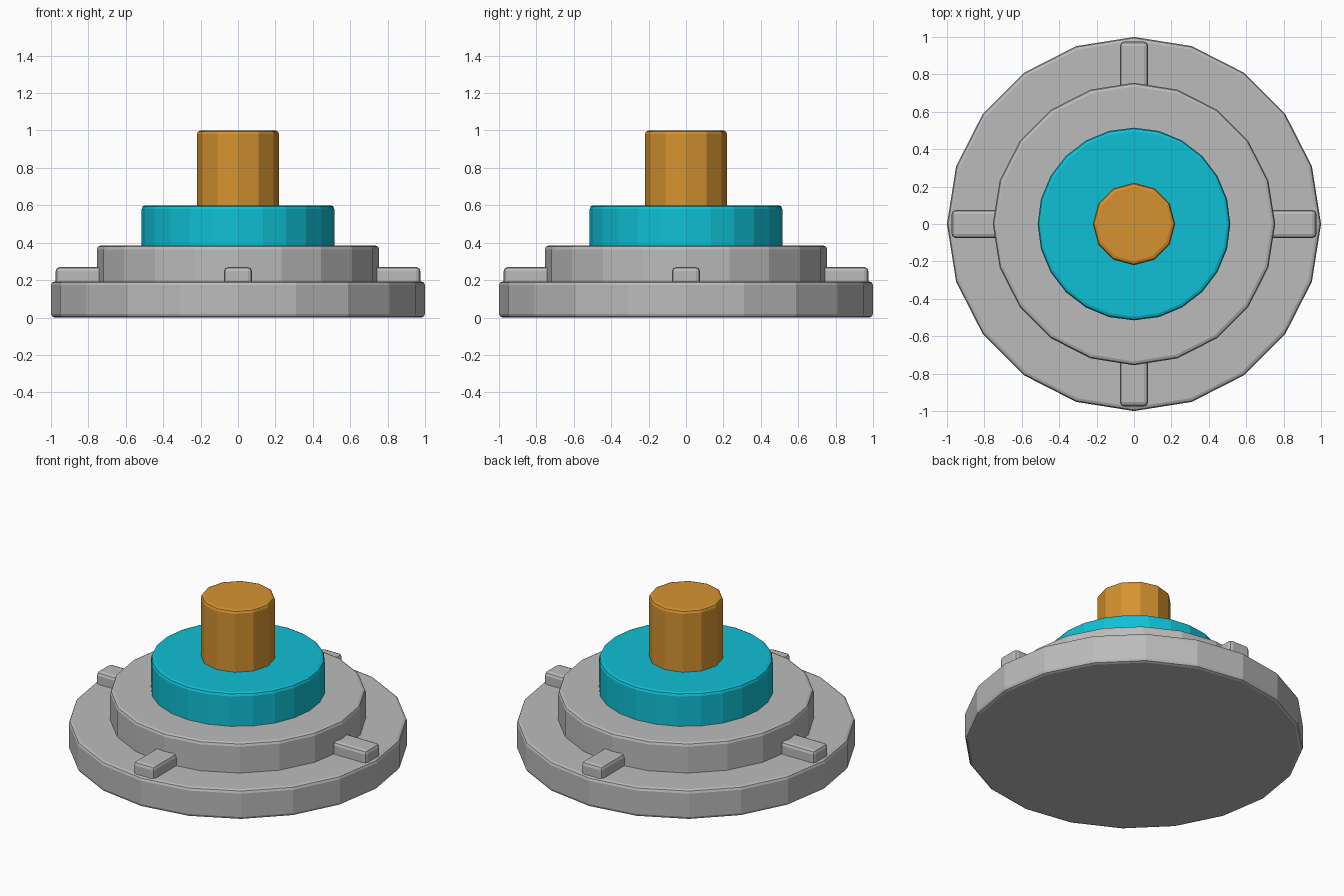
import bpy
import math

if "Cube" in bpy.data.objects:
    bpy.data.objects.remove(bpy.data.objects["Cube"])


def material(name, rgb):
    m = bpy.data.materials.new(name)
    m.diffuse_color = (*rgb, 1)
    m.use_nodes = True
    m.node_tree.nodes["Principled BSDF"].inputs["Base Color"].default_value = m.diffuse_color
    return m


grey = material("grey metal", (0.50, 0.50, 0.50))
teal = material("teal", (0.005, 0.53, 0.67))
orange = material("orange", (0.66, 0.29, 0.03))


def finish(obj, name, mat, bevel, segments=1):
    obj.name = name
    obj.data.materials.append(mat)
    mod = obj.modifiers.new("soft edges", "BEVEL")
    mod.width = bevel
    mod.segments = segments
    mod.limit_method = "ANGLE"
    mod.angle_limit = math.radians(40)


def disc(name, sides, radius, bottom, top, mat, bevel=0.02):
    bpy.ops.mesh.primitive_cylinder_add(
        vertices=sides, radius=radius, depth=top - bottom,
        location=(0, 0, (top + bottom) / 2))
    finish(bpy.context.object, name, mat, bevel, 2)


# Stacked round tiers and central post
disc("base_plate", 20, 1.0, 0.0, 0.193, grey)
disc("middle_tier", 20, 0.755, 0.15, 0.385, grey)
disc("collar", 24, 0.515, 0.35, 0.6, teal)
disc("post", 12, 0.22, 0.56, 1.0, orange)

# Four radial lugs on the base rim
for i in range(4):
    a = i * math.pi / 2
    r = 0.825
    bpy.ops.mesh.primitive_cube_add(
        size=1, location=(r * math.cos(a), r * math.sin(a), 0.195), rotation=(0, 0, a))
    lug = bpy.context.object
    lug.scale = (0.30, 0.15, 0.15)
    bpy.ops.object.transform_apply(location=False, rotation=False, scale=True)
    finish(lug, f"lug_{i + 1}", grey, 0.022, 2)
